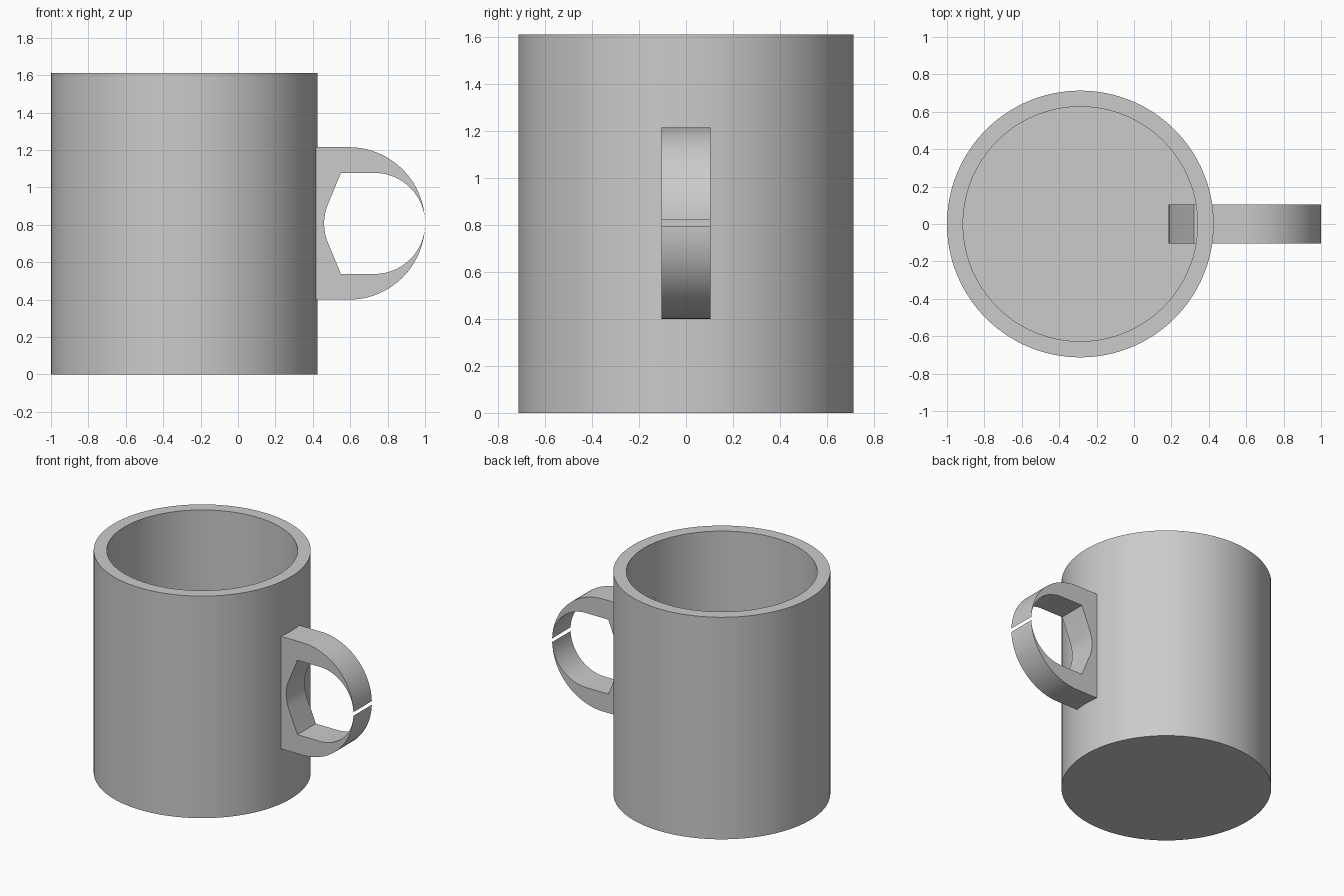
import bpy, bmesh, math

cube = bpy.data.objects.get("Cube")
if cube:
    bpy.data.objects.remove(cube, do_unlink=True)

GREY = (0.6, 0.6, 0.6, 1.0)
clay = bpy.data.materials.new("plain grey")
clay.use_nodes = True
clay.diffuse_color = GREY
clay.node_tree.nodes["Principled BSDF"].inputs["Base Color"].default_value = GREY


def finish(bm, name):
    bmesh.ops.recalc_face_normals(bm, faces=bm.faces)
    mesh = bpy.data.meshes.new(name)
    bm.to_mesh(mesh)
    bm.free()
    mesh.materials.append(clay)
    obj = bpy.data.objects.new(name, mesh)
    bpy.context.collection.objects.link(obj)
    bpy.ops.object.select_all(action='DESELECT')
    obj.select_set(True)
    bpy.context.view_layer.objects.active = obj
    bpy.ops.object.shade_smooth_by_angle(angle=math.radians(30))
    return obj


# Hollow mug body: a wall profile spun around the vertical axis
RADIUS, INNER, HEIGHT, FLOOR = 0.713, 0.627, 1.61, 0.09
bm = bmesh.new()
profile = [(0, 0), (RADIUS, 0), (RADIUS, HEIGHT), (INNER, HEIGHT), (INNER, FLOOR), (0, FLOOR)]
verts = [bm.verts.new((r, 0, z)) for r, z in profile]
edges = [bm.edges.new(pair) for pair in zip(verts, verts[1:])]
bmesh.ops.spin(bm, geom=verts + edges, cent=(0, 0, 0), axis=(0, 0, 1),
               angle=math.tau, steps=128, use_duplicate=False)
bmesh.ops.remove_doubles(bm, verts=bm.verts, dist=0.0005)
body = finish(bm, "mug_body")
body.location.x = RADIUS - 1

# Handle: the finger hole outline, and the same outline enlarged about its outer tip
MID_Z, HOLE, SCALE, HALF_WIDTH, STEPS = 0.807, 0.27, 1.51, 0.105, 24
start = math.asin(0.02 / (HOLE * SCALE))
angles = [start + (math.pi / 2 - start) * i / STEPS for i in range(STEPS + 1)]
upper = [(HOLE * (math.cos(a) - 1), HOLE * math.sin(a)) for a in angles]
upper.append((-0.45, HOLE))
# Straight slope, then a rounded inner side
upper += [(-0.525, 0.088), (-0.533, 0.06), (-0.538, 0.03), (-0.54, 0)]
outline = upper + [(x, -z) for x, z in reversed(upper[:-1])]

bm = bmesh.new()
sections = []
for x, z in outline:
    sections.append([bm.verts.new((1 + x * s, y, MID_Z + z * s))
                     for s, y in ((1, -HALF_WIDTH), (SCALE, -HALF_WIDTH),
                                  (SCALE, HALF_WIDTH), (1, HALF_WIDTH))])
for a, b in zip(sections, sections[1:]):
    for i in range(4):
        j = (i + 1) % 4
        bm.faces.new((a[i], a[j], b[j], b[i]))
bm.faces.new(sections[0])
bm.faces.new(sections[-1])
finish(bm, "handle")
